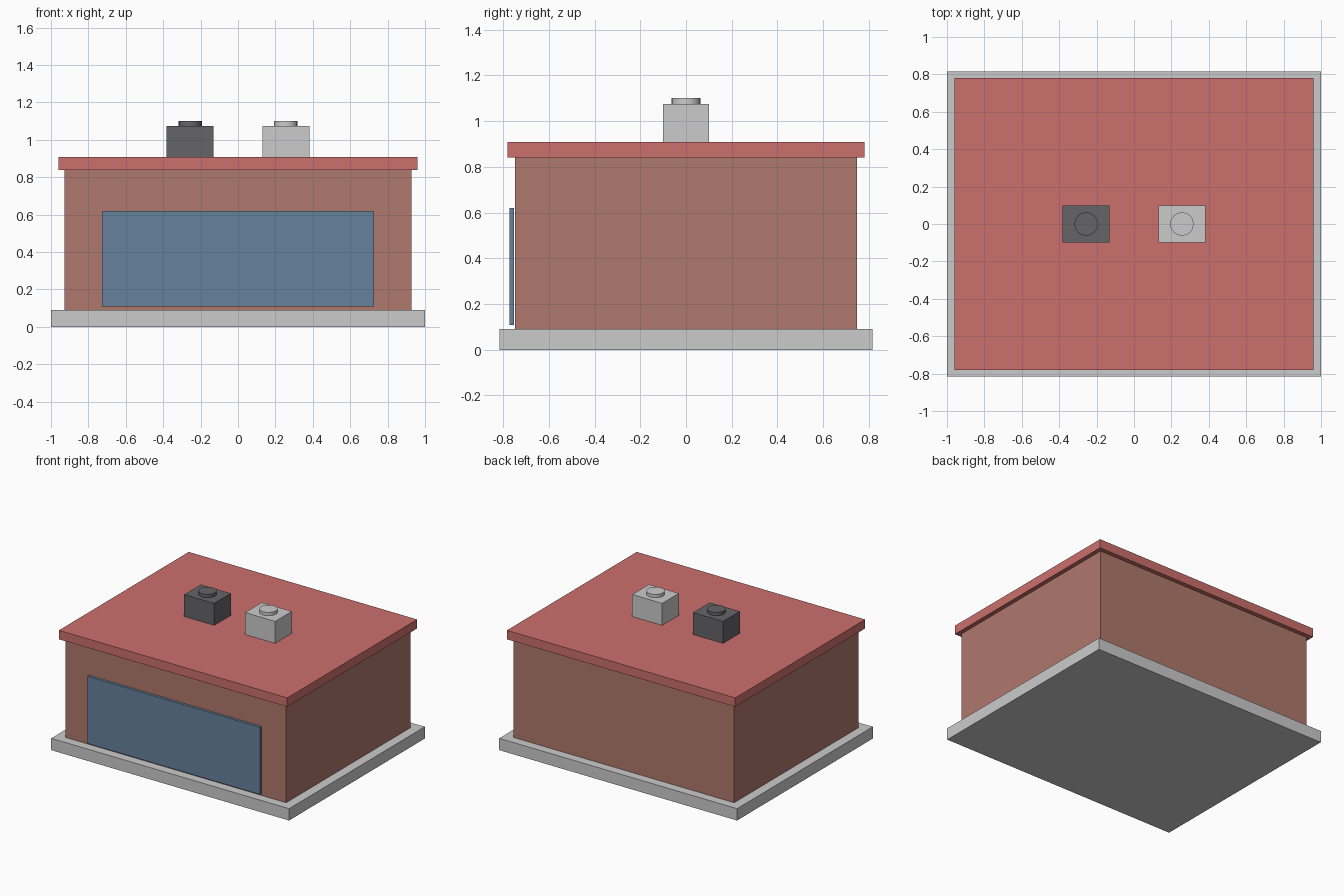
import bpy

if "Cube" in bpy.data.objects:
    bpy.data.objects.remove(bpy.data.objects["Cube"])


def material(name, rgb):
    m = bpy.data.materials.new(name)
    m.diffuse_color = (*rgb, 1)
    m.use_nodes = True
    m.node_tree.nodes["Principled BSDF"].inputs["Base Color"].default_value = m.diffuse_color
    return m


def finish(name, mat):
    ob = bpy.context.object
    ob.name = ob.data.name = name
    if mat:
        ob.data.materials.append(mat)
    return ob


def box(name, x, y, z, mat=None):
    """Box from (min, max) ranges on each axis."""
    bpy.ops.mesh.primitive_cube_add(size=1, location=[sum(r) / 2 for r in (x, y, z)])
    bpy.context.object.scale = [r[1] - r[0] for r in (x, y, z)]
    bpy.ops.object.transform_apply(location=False, rotation=False, scale=True)
    return finish(name, mat)


brick = material("brick", (0.43, 0.19, 0.15))
red = material("roof_red", (0.60, 0.16, 0.15))
blue = material("glass_blue", (0.13, 0.22, 0.33))
dark = material("dark_grey", (0.13, 0.13, 0.14))

# Building: slab, walls, overhanging roof
box("base_slab", (-1, 1), (-0.815, 0.815), (0, 0.09))
box("walls", (-0.928, 0.928), (-0.747, 0.747), (0.09, 0.84), brick)
box("roof", (-0.96, 0.96), (-0.78, 0.78), (0.84, 0.908), red)

# Shop window, standing just proud of the front wall
box("front_window", (-0.726, 0.726), (-0.773, -0.753), (0.108, 0.619), blue)

# Two rooftop units, each with a round fan cap
for side, cx, mat in (("left", -0.256, dark), ("right", 0.256, None)):
    box(f"{side}_roof_unit", (cx - 0.126, cx + 0.126), (-0.1, 0.1), (0.908, 1.075), mat)
    bpy.ops.mesh.primitive_cylinder_add(vertices=16, radius=0.063, depth=0.025,
                                        location=(cx, 0, 1.0875))
    finish(f"{side}_fan_cap", mat)
    bpy.ops.object.shade_smooth_by_angle()
